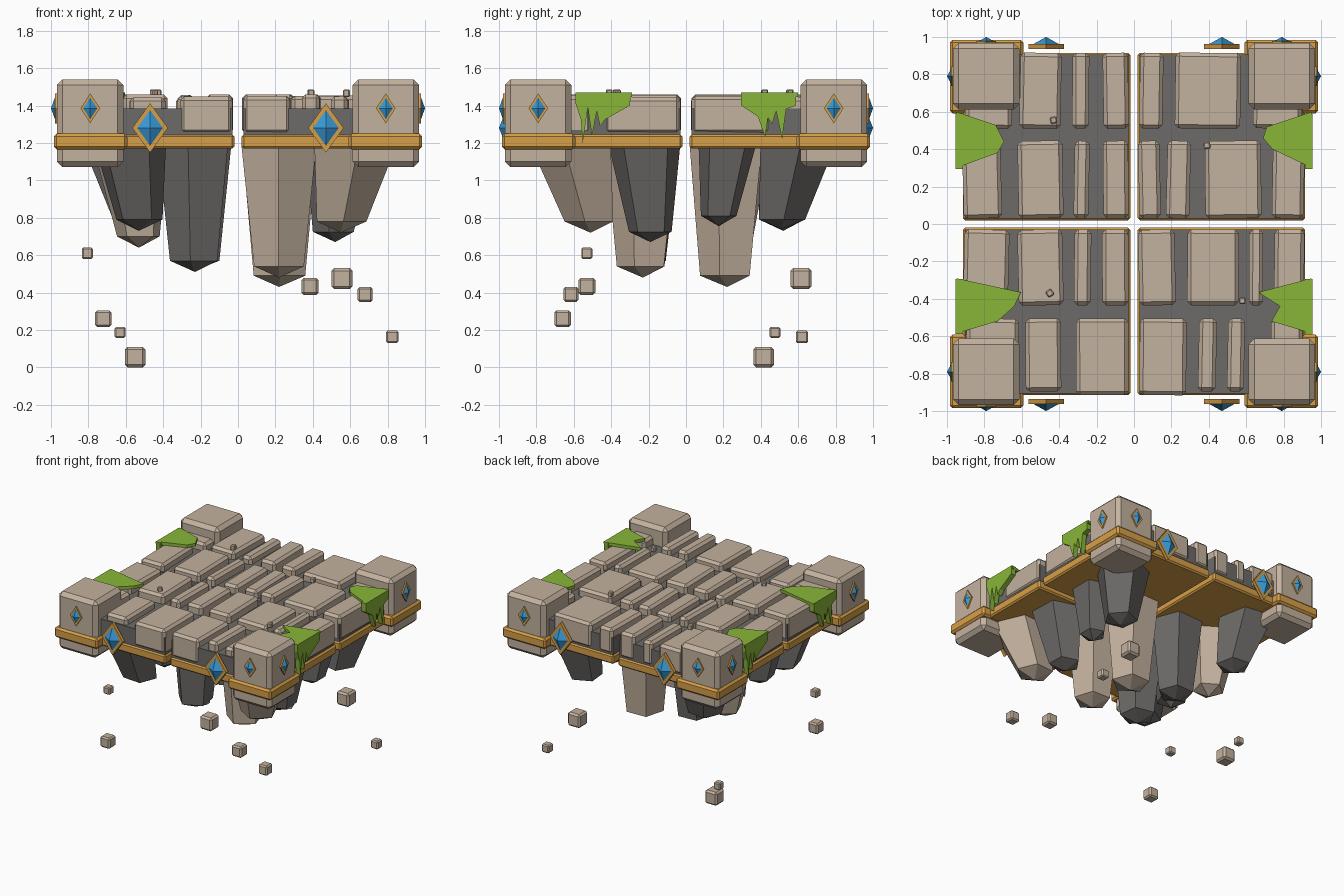
import bpy, bmesh, math, random
from mathutils import Matrix, Vector

if "Cube" in bpy.data.objects:
    bpy.data.objects.remove(bpy.data.objects["Cube"])

random.seed(4)


def mat(name, col):
    m = bpy.data.materials.new(name)
    m.diffuse_color = (*col, 1)
    m.use_nodes = True
    m.node_tree.nodes["Principled BSDF"].inputs["Base Color"].default_value = m.diffuse_color
    return m


STONE = mat("tan stone", (0.55, 0.445, 0.345))
DARK = mat("dark rock", (0.155, 0.148, 0.14))
GOLD = mat("gold trim", (0.68, 0.35, 0.065))
BLUE = mat("blue crystal", (0.04, 0.33, 0.70))
MOSS = mat("green moss", (0.25, 0.47, 0.04))


def finish(name, bm, material, matrix=None):
    bmesh.ops.recalc_face_normals(bm, faces=bm.faces)
    if matrix:
        bm.transform(matrix)
    me = bpy.data.meshes.new(name)
    bm.to_mesh(me)
    bm.free()
    me.materials.append(material)
    ob = bpy.data.objects.new(name, me)
    bpy.context.collection.objects.link(ob)
    return ob


def box(name, x, y, z, material, bevel=0.0, turn=0.0):
    """Chamfered box from (min, max) pairs, turned about its own z axis."""
    bm = bmesh.new()
    bmesh.ops.create_cube(bm, size=1)
    bm.transform(Matrix.Diagonal((x[1] - x[0], y[1] - y[0], z[1] - z[0], 1)))
    if bevel:
        bmesh.ops.bevel(bm, geom=bm.edges[:], offset=bevel, segments=1, affect='EDGES')
    c = Vector((sum(x) / 2, sum(y) / 2, sum(z) / 2))
    return finish(name, bm, material, Matrix.Translation(c) @ Matrix.Rotation(turn, 4, 'Z'))


def span(a, b):
    return (min(a, b), max(a, b))


def prism(name, pts, depth, material, matrix=None):
    """Extrude a list of 3D points along the depth vector."""
    bm = bmesh.new()
    low = [bm.verts.new(p) for p in pts]
    high = [bm.verts.new(Vector(p) + Vector(depth)) for p in pts]
    bm.faces.new(low)
    bm.faces.new(high)
    for i in range(len(pts)):
        j = (i + 1) % len(pts)
        bm.faces.new((low[i], low[j], high[j], high[i]))
    return finish(name, bm, material, matrix)


def gem(name, x, z, y, w, h, thick, peak, turn):
    """Diamond frame and faceted crystal, made facing -y then turned."""
    rot = Matrix.Rotation(turn, 4, 'Z')
    frame = [(x - w, -y, z), (x, -y, z - h), (x + w, -y, z), (x, -y, z + h)]
    prism(name + "_frame", frame, (0, -thick, 0), GOLD, rot)
    bm = bmesh.new()
    k, yb = 0.72, -y - thick
    base = [bm.verts.new(p) for p in ((x - w * k, yb, z), (x, yb, z - h * k),
                                      (x + w * k, yb, z), (x, yb, z + h * k))]
    tip = bm.verts.new((x, -peak, z))
    bm.faces.new(base)
    for i in range(4):
        bm.faces.new((base[i], base[(i + 1) % 4], tip))
    finish(name + "_crystal", bm, BLUE, rot)


def spike(top, r0, bottom, r1, shoulder, tip, material, n=5):
    """Hanging rock: tapered prism ending in a blunt point."""
    bm = bmesh.new()
    start = random.uniform(0, math.tau)
    rings = []
    for (cx, cy), r, z in ((top, r0, 1.18), (bottom, r1, shoulder)):
        rings.append([bm.verts.new((cx + r * math.cos(start + math.tau * i / n),
                                    cy + r * math.sin(start + math.tau * i / n), z))
                      for i in range(n)])
    end = bm.verts.new((*bottom, tip))
    bm.faces.new(rings[0])
    for i in range(n):
        j = (i + 1) % n
        bm.faces.new((rings[0][i], rings[0][j], rings[1][j], rings[1][i]))
        bm.faces.new((rings[1][i], rings[1][j], end))
    finish("hanging_rock", bm, material)


# Four platform quarters with gold rims and corner posts
for sx in (-1, 1):
    for sy in (-1, 1):
        box("gold_slab", span(sx * 0.02, sx * 0.915), span(sy * 0.02, sy * 0.915), (1.17, 1.245), GOLD, 0.012)
        box("dark_bed", span(sx * 0.03, sx * 0.9), span(sy * 0.03, sy * 0.905), (1.22, 1.385), DARK)
        px, py = span(sx * 0.613, sx * 0.968), span(sy * 0.613, sy * 0.968)
        box("corner_post", px, py, (1.07, 1.54), STONE, 0.03)
        box("corner_band", span(sx * 0.592, sx * 0.985), span(sy * 0.592, sy * 0.985), (1.165, 1.25), GOLD, 0.015)

# Paving stones: x spans for each half row, given with the row's y span
rows = [
    ((0.51, 0.915), [(-0.90, -0.65), (-0.61, -0.39), (-0.33, -0.24), (-0.165, -0.03),
                     (0.03, 0.155), (0.22, 0.57), (0.64, 0.90)]),
    ((0.03, 0.445), [(-0.915, -0.71), (-0.62, -0.38), (-0.32, -0.24), (-0.165, -0.03),
                     (0.025, 0.14), (0.175, 0.30), (0.38, 0.68), (0.74, 0.91)]),
    ((-0.435, -0.03), [(-0.91, -0.67), (-0.62, -0.38), (-0.32, -0.23), (-0.17, -0.03),
                       (0.025, 0.22), (0.285, 0.56), (0.615, 0.69), (0.75, 0.91)]),
    ((-0.915, -0.505), [(-0.90, -0.62), (-0.58, -0.39), (-0.31, -0.03),
                        (0.03, 0.28), (0.345, 0.44), (0.50, 0.59), (0.73, 0.90)]),
]
for (y0, y1), spans in rows:
    for xs in spans:
        # small stones on the front edge sit back in the bed
        back = 0.02 if y0 < -0.9 and xs[1] - xs[0] < 0.22 else 0
        box("paving_stone", xs, (y0 + back, y1), (1.25, 1.45 + random.uniform(-0.008, 0.01)), STONE, 0.02,
            random.uniform(-0.03, 0.03))

# Crystals: two small ones per corner side, two large ones front and back
for k in range(4):
    for s in (-1, 1):
        gem("small_gem", s * 0.79, 1.385, 0.965, 0.052, 0.08, 0.014, 1.0, k * math.pi / 2)
        if k % 2 == 0:
            gem("large_gem", s * 0.47, 1.28, 0.935, 0.095, 0.132, 0.027, 1.0, k * math.pi / 2)

# Moss: flat patch on top and dripping curtain on the side
drip_front = [(-0.59, 1.41), (-0.563, 1.33), (-0.552, 1.20), (-0.525, 1.39), (-0.503, 1.235),
              (-0.477, 1.37), (-0.46, 1.29), (-0.433, 1.325), (-0.30, 1.40), (-0.295, 1.47), (-0.59, 1.47)]
drip_back = [(0.295, 1.40), (0.385, 1.34), (0.423, 1.23), (0.438, 1.335), (0.46, 1.30),
             (0.482, 1.37), (0.514, 1.22), (0.535, 1.38), (0.587, 1.40), (0.587, 1.47), (0.295, 1.47)]
patches = [
    (0, drip_front, [(0.95, -0.29), (0.665, -0.365), (0.78, -0.44), (0.735, -0.52), (0.95, -0.585)]),
    (0, drip_back, [(0.95, 0.6), (0.71, 0.52), (0.69, 0.46), (0.74, 0.40), (0.95, 0.30)]),
    (math.pi, drip_front, [(0.95, -0.30), (0.73, -0.38), (0.695, -0.44), (0.74, -0.53), (0.95, -0.6)]),
    (math.pi, drip_back, [(0.95, 0.29), (0.605, 0.365), (0.64, 0.44), (0.73, 0.52), (0.95, 0.585)]),
]
for turn, drip, patch in patches:
    rot = Matrix.Rotation(turn, 4, 'Z')
    prism("moss_patch", [(x, y, 1.445) for x, y in patch], (0, 0, 0.025), MOSS, rot)
    prism("moss_drip", [(0.915, y, z) for y, z in drip], (0.04, 0, 0), MOSS, rot)

# Hanging rocks: middle, side and corner one under each quarter
spike((0.22, 0.23), 0.21, (0.22, 0.22), 0.145, 0.49, 0.43, STONE)
spike((0.22, -0.22), 0.21, (0.22, -0.23), 0.14, 0.54, 0.48, STONE)
spike((-0.23, -0.22), 0.20, (-0.23, -0.23), 0.135, 0.57, 0.51, DARK)
spike((-0.23, 0.22), 0.20, (-0.23, 0.21), 0.135, 0.57, 0.52, DARK)
spike((0.56, -0.22), 0.20, (0.52, -0.19), 0.12, 0.725, 0.67, DARK)
spike((0.58, 0.22), 0.16, (0.55, 0.175), 0.10, 0.81, 0.755, DARK)
spike((-0.57, 0.24), 0.21, (-0.53, 0.24), 0.12, 0.70, 0.64, STONE)
spike((-0.57, -0.22), 0.17, (-0.53, -0.20), 0.11, 0.80, 0.74, DARK)
spike((0.62, -0.60), 0.23, (0.55, -0.51), 0.14, 0.78, 0.72, STONE)
spike((0.61, 0.59), 0.21, (0.56, 0.51), 0.13, 0.79, 0.74, DARK)
spike((-0.58, -0.60), 0.20, (-0.53, -0.51), 0.13, 0.79, 0.73, DARK)
spike((-0.61, 0.60), 0.22, (-0.54, 0.52), 0.13, 0.79, 0.73, DARK)

# Floating rubble below and pebbles on the deck: x, y, z, size
cubes = [(-0.805, -0.53, 0.61, 0.06), (0.385, -0.53, 0.433, 0.09), (0.68, -0.615, 0.39, 0.08),
         (-0.72, -0.66, 0.26, 0.088), (0.555, 0.615, 0.475, 0.112), (-0.63, 0.475, 0.187, 0.058),
         (0.825, 0.62, 0.163, 0.066), (-0.55, 0.415, 0.055, 0.11)]
for x, y, z, s in cubes:
    h = s / 2
    box("floating_rubble", (x - h, x + h), (y - h, y + h), (z - h, z + h), STONE, s * 0.13)
for x, y, turn in ((-0.43, 0.555, 0.2), (0.39, 0.42, 0.1), (-0.45, -0.37, 0.6), (0.58, -0.41, 0)):
    box("deck_pebble", (x - 0.018, x + 0.018), (y - 0.018, y + 0.018), (1.445, 1.486), STONE, 0.006, turn)
